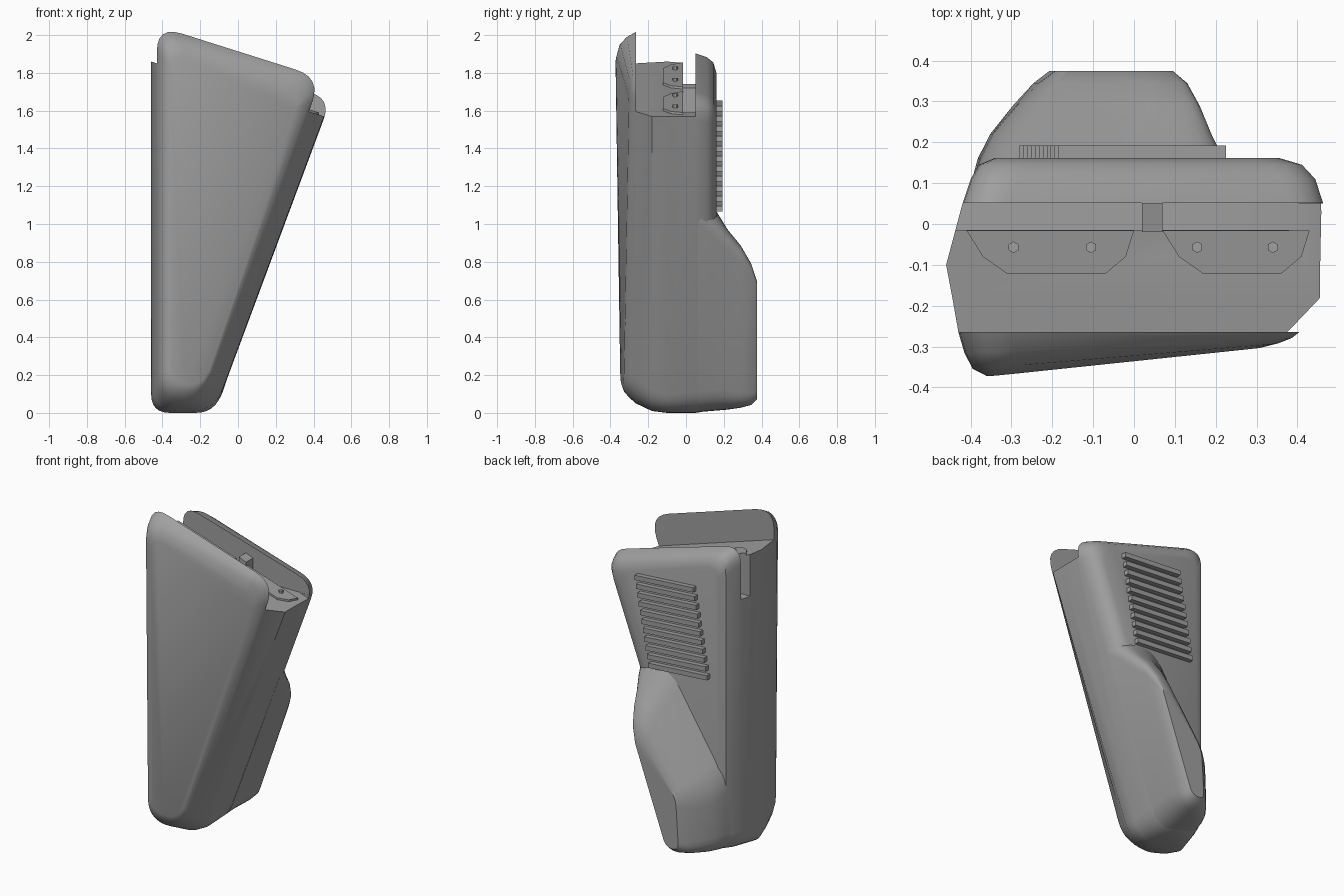
import bpy, bmesh, math
from mathutils import Vector

if "Cube" in bpy.data.objects:
    bpy.data.objects.remove(bpy.data.objects["Cube"])

grey = bpy.data.materials.new("plain grey")
grey.use_nodes = True
grey.diffuse_color = (0.35, 0.35, 0.35, 1)
grey.node_tree.nodes["Principled BSDF"].inputs["Base Color"].default_value = grey.diffuse_color


def finish(name, bm, smooth=False):
    bmesh.ops.recalc_face_normals(bm, faces=bm.faces)
    mesh = bpy.data.meshes.new(name)
    bm.to_mesh(mesh)
    bm.free()
    ob = bpy.data.objects.new(name, mesh)
    bpy.context.collection.objects.link(ob)
    mesh.materials.append(grey)
    if smooth:
        shade(ob)
    return ob


def shade(ob):
    bpy.ops.object.select_all(action="DESELECT")
    ob.select_set(True)
    bpy.context.view_layer.objects.active = ob
    bpy.ops.object.shade_smooth_by_angle(angle=math.radians(35))


def rounded(corners, radius, steps=6):
    """Outline with each corner replaced by a curve."""
    out = []
    pts = [Vector(c) for c in corners]
    for i, p in enumerate(pts):
        a, b = pts[i - 1] - p, pts[(i + 1) % len(pts)] - p
        start = p + a.normalized() * min(radius, a.length * 0.45)
        end = p + b.normalized() * min(radius, b.length * 0.45)
        for k in range(steps + 1):
            t = k / steps
            out.append(start * (1 - t) ** 2 + p * 2 * t * (1 - t) + end * t * t)
    return out


def loft(name, layers, smooth=True):
    """Skin between outlines; each layer is (depth function, outline)."""
    bm = bmesh.new()
    rings = [[bm.verts.new((p.x, depth(p), p.y)) for p in outline]
             for depth, outline in layers]
    for r, s in zip(rings, rings[1:]):
        for i in range(len(r)):
            j = (i + 1) % len(r)
            bm.faces.new((r[i], r[j], s[j], s[i]))
    bm.faces.new(rings[0])
    bm.faces.new(rings[-1])
    return finish(name, bm, smooth)


def at(y):
    return lambda p: y


def front(t):
    """Slanted front face, blended back to the rim by t."""
    def depth(p):
        face = -0.37 + 0.1 * (p.x + 0.33) + 0.015 * (1.85 - p.y)
        return face * (1 - t) - 0.265 * t
    return depth


def prism(name, outline, y0, y1):
    pts = [Vector(p) for p in outline]
    return loft(name, [(at(y0), pts), (at(y1), pts)], False)


def cut(ob, cutter):
    mod = ob.modifiers.new("cut", "BOOLEAN")
    mod.object = cutter
    mod.solver = "EXACT"
    bpy.context.view_layer.objects.active = ob
    bpy.ops.object.modifier_apply(modifier=mod.name)
    bpy.data.objects.remove(cutter)


# Main housing: outlines stacked from front to back
def housing_outline(left, right_low, right_top, low, top_r, top_l, radius):
    return rounded([(left, low), (right_low, low), (right_top, top_r), (left, top_l)], radius)


housing = loft("housing", [
    (front(0), housing_outline(-0.36, -0.18, 0.33, 0.15, 1.68, 1.90, 0.08)),
    (front(0.2), housing_outline(-0.395, -0.18, 0.38, 0.11, 1.735, 1.975, 0.11)),
    (front(0.55), housing_outline(-0.415, -0.18, 0.42, 0.08, 1.765, 2.02, 0.13)),
    (at(-0.265), housing_outline(-0.43, -0.18, 0.44, 0.05, 1.775, 2.05, 0.14)),
    (at(-0.18), housing_outline(-0.445, -0.125, 0.53, 0.01, 1.77, 2.04, 0.12)),
    (at(-0.1), housing_outline(-0.46, -0.125, 0.53, 0.0, 1.77, 2.04, 0.1)),
    (at(0.05), housing_outline(-0.42, -0.125, 0.495, 0.0, 1.665, 1.93, 0.12)),
    (at(0.11), housing_outline(-0.40, -0.13, 0.475, 0.01, 1.65, 1.91, 0.12)),
    (at(0.145), housing_outline(-0.38, -0.15, 0.44, 0.03, 1.63, 1.88, 0.11)),
    (at(0.162), housing_outline(-0.34, -0.18, 0.38, 0.07, 1.59, 1.82, 0.1)),
], False)


def deck(x):
    return 1.86 - 0.317 * (x + 0.46)


# Sloped open deck between front shell and back wall, then two deeper slots
cut(housing, prism("deck_cutter", [(-0.7, deck(-0.7)), (0.7, deck(0.7)), (0.7, 2.3), (-0.7, 2.3)],
                   -0.265, 0.05))
for x0, x1 in ((-0.7, 0.02), (0.07, 0.7)):
    cut(housing, prism("slot_cutter", [(x0, 1.59), (x1, 1.59), (x1, 2.2), (x0, 2.2)], -0.015, 0.051))
shade(housing)

# Web between the slots
prism("centre_web", [(0.02, 1.59), (0.07, 1.59), (0.07, 1.72), (0.02, 1.74)], -0.02, 0.06)

# Rear palm swell
loft("palm_swell", [(at(y), rounded(c, r)) for y, r, c in (
    (0.06, 0.12, [(-0.41, 0.01), (-0.125, 0.0), (0.29, 1.12), (-0.02, 1.22), (-0.41, 0.62)]),
    (0.16, 0.12, [(-0.385, 0.015), (-0.12, 0.01), (0.25, 1.03), (0.0, 1.09), (-0.375, 0.5)]),
    (0.22, 0.11, [(-0.355, 0.02), (-0.115, 0.015), (0.215, 0.96), (0.03, 0.98), (-0.345, 0.45)]),
    (0.29, 0.09, [(-0.30, 0.03), (-0.11, 0.025), (0.18, 0.88), (0.05, 0.89), (-0.285, 0.42)]),
    (0.345, 0.07, [(-0.25, 0.045), (-0.11, 0.04), (0.145, 0.79), (0.05, 0.79), (-0.23, 0.4)]),
    (0.375, 0.05, [(-0.21, 0.07), (-0.12, 0.07), (0.105, 0.7), (0.05, 0.7), (-0.19, 0.39)]),
)])

# Cooling slats on the back
for i in range(11):
    x, z = -0.185 - 0.0095 * i, 1.625 - 0.053 * i
    prism(f"slat_{i + 1}", [(x, z), (x + 0.41, z - 0.03), (x + 0.41, z + 0.0), (x, z + 0.03)],
          0.14, 0.192)

# Mounting tabs on the deck, each with two hex screws
for n, (x0, x1, screws) in enumerate((
        (-0.41, 0.0, (-0.295, -0.105)), (0.07, 0.43, (0.155, 0.34))), 1):
    bm = bmesh.new()
    shape = [(x0, -0.016), (x1, -0.016), (x1 - 0.02, -0.08), (x1 - 0.07, -0.122),
             (x0 + 0.1, -0.122), (x0 + 0.04, -0.08)]
    face = bm.faces.new([bm.verts.new((x, y, deck(x) - 0.01)) for x, y in shape])
    grown = bmesh.ops.extrude_face_region(bm, geom=[face])["geom"]
    bmesh.ops.translate(bm, vec=(0, 0, 0.022),
                        verts=[v for v in grown if isinstance(v, bmesh.types.BMVert)])
    finish(f"mounting_tab_{n}", bm)
    for k, x in enumerate(screws, 1):
        bm = bmesh.new()
        bmesh.ops.create_cone(bm, cap_ends=True, segments=6, radius1=0.014, radius2=0.014, depth=0.03)
        bmesh.ops.translate(bm, vec=(x, -0.057, deck(x) + 0.01), verts=bm.verts)
        finish(f"screw_{n}_{k}", bm)
